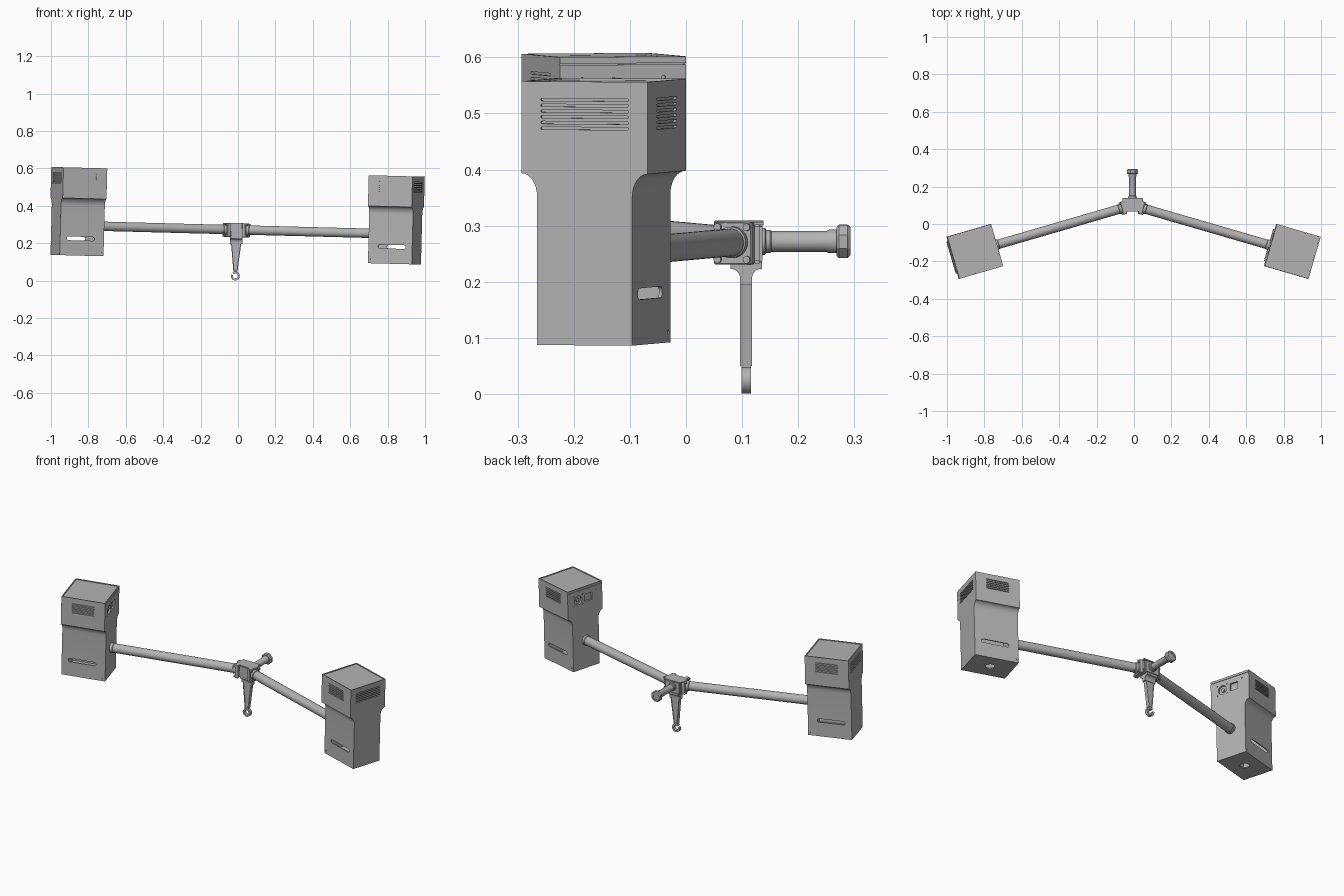
import bpy, bmesh
from math import sin, cos, pi, radians
from mathutils import Matrix, Vector

cube = bpy.data.objects.get("Cube")
if cube:
    bpy.data.objects.remove(cube)

grey = bpy.data.materials.new("painted grey metal")
grey.use_nodes = True
colour = (0.45, 0.45, 0.45, 1)
grey.diffuse_color = colour
grey.node_tree.nodes["Principled BSDF"].inputs["Base Color"].default_value = colour

# Frames: ALONG draws in (v, z) and extrudes along u; ACROSS draws in (u, z) and extrudes along -v
UP = Matrix.Identity(4)
ALONG = Matrix(((0, 0, 1, 0), (1, 0, 0, 0), (0, 1, 0, 0), (0, 0, 0, 1)))
ACROSS = Matrix(((1, 0, 0, 0), (0, 0, -1, 0), (0, 1, 0, 0), (0, 0, 0, 1)))
BACKWARD = Matrix.Rotation(-pi / 2, 4, 'X')

AXIS_Z = 0.272
PIVOT = Matrix.Translation((0, 0, AXIS_Z))
ROLL = Matrix.Translation((-0.008, 0, 0)) @ PIVOT @ Matrix.Rotation(radians(1.5), 4, 'Y') @ PIVOT.inverted()
HUB = ROLL @ Matrix.Translation((0, 0.1, 0))
SIDES = {"left": HUB @ Matrix.Rotation(radians(-16.2), 4, 'Z'),
         "right": HUB @ Matrix.Rotation(radians(196.2), 4, 'Z')}


def prism(bm, points, lo, hi, frame=UP):
    """Extrude a 2D outline from lo to hi."""
    verts = [bm.verts.new(frame @ Vector((x, y, lo))) for x, y in points]
    face = bm.faces.new(verts)
    ext = bmesh.ops.extrude_face_region(bm, geom=[face])
    moved = [g for g in ext["geom"] if isinstance(g, bmesh.types.BMVert)]
    bmesh.ops.translate(bm, verts=moved, vec=frame.to_3x3() @ Vector((0, 0, hi - lo)))


def rect(cx, cy, w, h):
    return [(cx - w / 2, cy - h / 2), (cx + w / 2, cy - h / 2),
            (cx + w / 2, cy + h / 2), (cx - w / 2, cy + h / 2)]


def capsule(cx, cy, w, h, n=6):
    """Rounded slot outline; w == h gives a circle."""
    pts = []
    for side in (1, -1):
        for i in range(n + 1):
            if w == h and i == n:
                continue
            a = -pi / 2 * side + pi * i / n
            pts.append((cx + side * (w - h) / 2 + h / 2 * cos(a), cy + h / 2 * sin(a)))
    return pts


def lathe(bm, profile, frame=UP, steps=32):
    """Spin (radius, height) points round the frame's z axis."""
    verts = [bm.verts.new((r, 0, h)) for r, h in profile]
    edges = [bm.edges.new(p) for p in zip(verts, verts[1:])]
    bmesh.ops.spin(bm, geom=verts + edges, cent=(0, 0, 0), axis=(0, 0, 1),
                   angle=2 * pi, steps=steps, use_duplicate=False)
    bmesh.ops.remove_doubles(bm, verts=bm.verts, dist=1e-5)
    bmesh.ops.transform(bm, matrix=frame, verts=bm.verts)


def make(name, bm, matrix=UP):
    bmesh.ops.recalc_face_normals(bm, faces=bm.faces)
    mesh = bpy.data.meshes.new(name)
    bm.to_mesh(mesh)
    bm.free()
    mesh.materials.append(grey)
    obj = bpy.data.objects.new(name, mesh)
    obj.matrix_world = matrix
    bpy.context.collection.objects.link(obj)
    finish(mesh)
    return obj


def finish(mesh):
    mesh.shade_smooth()
    mesh.set_sharp_from_angle(angle=radians(32))


def carve(obj, bm):
    """Subtract the cutter mesh and bake the result."""
    cutter = make("cutter", bm, obj.matrix_world)
    cutter.hide_render = True
    mod = obj.modifiers.new("cut", 'BOOLEAN')
    mod.operation, mod.solver, mod.object = 'DIFFERENCE', 'EXACT', cutter
    bpy.context.view_layer.update()
    graph = bpy.context.evaluated_depsgraph_get()
    mesh = bpy.data.meshes.new_from_object(obj.evaluated_get(graph))
    obj.modifiers.clear()
    obj.data = mesh
    bpy.data.objects.remove(cutter)
    finish(mesh)


# Equipment housing dimensions in its arm's frame
MID, HALF_U, WIDE, NARROW = 0.884, 0.122, 0.117, 0.0883
BOTTOM, TOP = 0.112, 0.582
INNER, OUTER = MID - HALF_U, MID + HALF_U
VENT_ROWS = [0.4985 + 0.0102 * i for i in range(6)]


def housing(side, matrix):
    # Shell with a wide head and narrow body joined by a hollow curve
    half = [(NARROW, BOTTOM)]
    for i in range(9):
        t = pi / 2 * i / 8
        half.append((WIDE - (WIDE - NARROW) * cos(t), 0.377 + 0.041 * sin(t)))
    half.append((WIDE, TOP))
    bm = bmesh.new()
    prism(bm, half + [(-v, z) for v, z in reversed(half)], INNER, OUTER, ALONG)
    shell = make(side + "_housing", bm, matrix)

    # Hollow body
    bm = bmesh.new()
    prism(bm, rect(MID, 0, 2 * HALF_U - 0.012, 2 * NARROW - 0.012), BOTTOM + 0.006, 0.45)
    carve(shell, bm)

    # Front and back: vents, screw holes and the long through slot
    bm = bmesh.new()
    prism(bm, capsule(MID + 0.008, 0.203, 0.155, 0.02), -0.2, 0.2, ACROSS)
    for s in (-1, 1):
        for z in VENT_ROWS:
            prism(bm, capsule(MID, z, 0.125, 0.0045), s * WIDE - 0.006, s * WIDE + 0.006, ACROSS)
        prism(bm, capsule(INNER + 0.014, 0.13, 0.008, 0.008), s * NARROW - 0.004, s * NARROW + 0.004, ACROSS)
    carve(shell, bm)

    # Outer vents, inner sockets, screw holes and lid seam
    bm = bmesh.new()
    for z in VENT_ROWS:
        prism(bm, capsule(0, z, 0.163, 0.0045), OUTER - 0.006, OUTER + 0.006, ALONG)
    prism(bm, capsule(0.046, 0.515, 0.05, 0.05, 12), INNER - 0.01, INNER + 0.01, ALONG)
    prism(bm, rect(-0.024, 0.515, 0.046, 0.042), INNER - 0.01, INNER + 0.01, ALONG)
    for v, z in [(0.075, 0.542), (0.017, 0.542), (0.075, 0.488), (0.017, 0.488), (-0.076, 0.545)]:
        prism(bm, capsule(v, z, 0.007, 0.007), INNER - 0.004, INNER + 0.004, ALONG)
    prism(bm, rect(0, 0.569, 0.24, 0.0025), INNER - 0.004, INNER + 0.003, ALONG)
    carve(shell, bm)

    # Sunken lid and round opening underneath
    bm = bmesh.new()
    prism(bm, rect(MID, 0, 2 * HALF_U - 0.01, 2 * WIDE - 0.01), TOP - 0.004, TOP + 0.01)
    prism(bm, capsule(MID, 0, 0.048, 0.048, 16), BOTTOM - 0.01, BOTTOM + 0.02)
    carve(shell, bm)

    # Fan hub in the round socket
    bm = bmesh.new()
    prism(bm, capsule(0.046, 0.515, 0.02, 0.02, 8), INNER + 0.003, INNER + 0.011, ALONG)
    make(side + "_fan_hub", bm, matrix)


for side, matrix in SIDES.items():
    housing(side, matrix)

    # Tubular arm with collars
    bm = bmesh.new()
    lathe(bm, [(0, 0.05), (0.028, 0.05), (0.028, 0.074), (0.025, 0.077), (0.025, 0.745),
               (0.0275, 0.748), (0.0275, INNER + 0.002), (0, INNER + 0.002)], PIVOT @ ALONG)
    make(side + "_arm", bm, matrix)

    # Bolted flange on the hub
    bm = bmesh.new()
    prism(bm, rect(0, 0.27, 0.07, 0.076), 0.04, 0.06, ALONG)
    bmesh.ops.bevel(bm, geom=bm.edges[:], offset=0.002, segments=1, affect='EDGES')
    make(side + "_flange", bm, matrix)
    bm = bmesh.new()
    for v in (-0.027, 0.027):
        for z in (0.241, 0.299):
            prism(bm, capsule(v, z, 0.013, 0.013, 8), 0.058, 0.067, ALONG)
    make(side + "_flange_bolts", bm, matrix)

# Hub block with a wider top plate
bm = bmesh.new()
prism(bm, rect(0, 0.003, 0.096, 0.066), 0.234, 0.305)
bmesh.ops.bevel(bm, geom=bm.edges[:], offset=0.005, segments=2, affect='EDGES')
make("hub_block", bm, HUB)
bm = bmesh.new()
prism(bm, rect(0, 0.003, 0.108, 0.07), 0.303, 0.308)
make("hub_top_plate", bm, HUB)

# Rear stub tube with collars, and the end nut
bm = bmesh.new()
lathe(bm, [(0, 0.03), (0.024, 0.03), (0.024, 0.041), (0.0205, 0.043), (0.0205, 0.05), (0.0185, 0.052),
           (0.0185, 0.15), (0.021, 0.155), (0.021, 0.17), (0, 0.17)], PIVOT @ BACKWARD)
make("rear_stub", bm, HUB)
bm = bmesh.new()
lathe(bm, [(0, 0.168), (0.027, 0.168), (0.032, 0.173), (0.032, 0.188), (0.027, 0.193),
           (0.018, 0.193), (0.018, 0.189), (0, 0.189)],
      PIVOT @ BACKWARD @ Matrix.Rotation(pi / 8, 4, 'Z'), steps=8)
make("end_nut", bm, HUB)

# Bracket under the hub, flaring front to back
LEG_Y = 0.007
bm = bmesh.new()
flare = [(0.0105, 0.196)]
for i in range(6):
    t = pi / 2 * i / 5
    flare.append((0.0265 - 0.016 * cos(t), 0.206 + 0.018 * sin(t)))
flare += [(0.028, 0.224), (0.028, 0.236)]
prism(bm, flare + [(-y, z) for y, z in reversed(flare)], -0.034, 0.034,
      Matrix.Translation((0, LEG_Y, 0)) @ ALONG)
make("leg_bracket", bm, HUB)

# Tapered leg with sunken front and back panels
bm = bmesh.new()
prism(bm, [(-0.011, 0.05), (0.011, 0.05), (0.03, 0.225), (-0.03, 0.225)],
      -LEG_Y - 0.0105, -LEG_Y + 0.0105, ACROSS)
bmesh.ops.recalc_face_normals(bm, faces=bm.faces)
panels = [f for f in bm.faces if abs(f.normal.y) > 0.9]
bmesh.ops.inset_individual(bm, faces=panels, thickness=0.004, depth=-0.003)
make("leg", bm, HUB)

# Open hook ring at the foot
angles = [radians(160 + 330 * i / 32) for i in range(33)]
ring = [(0.024 * cos(a), 0.025 + 0.024 * sin(a)) for a in angles]
ring += [(0.0135 * cos(a), 0.025 + 0.0135 * sin(a)) for a in reversed(angles)]
bm = bmesh.new()
prism(bm, ring, -LEG_Y - 0.0085, -LEG_Y + 0.0085, ACROSS)
make("hook_ring", bm, HUB)
bm = bmesh.new()
prism(bm, rect(0, 0.05, 0.018, 0.012), -LEG_Y - 0.008, -LEG_Y + 0.008, ACROSS)
make("hook_neck", bm, HUB)
